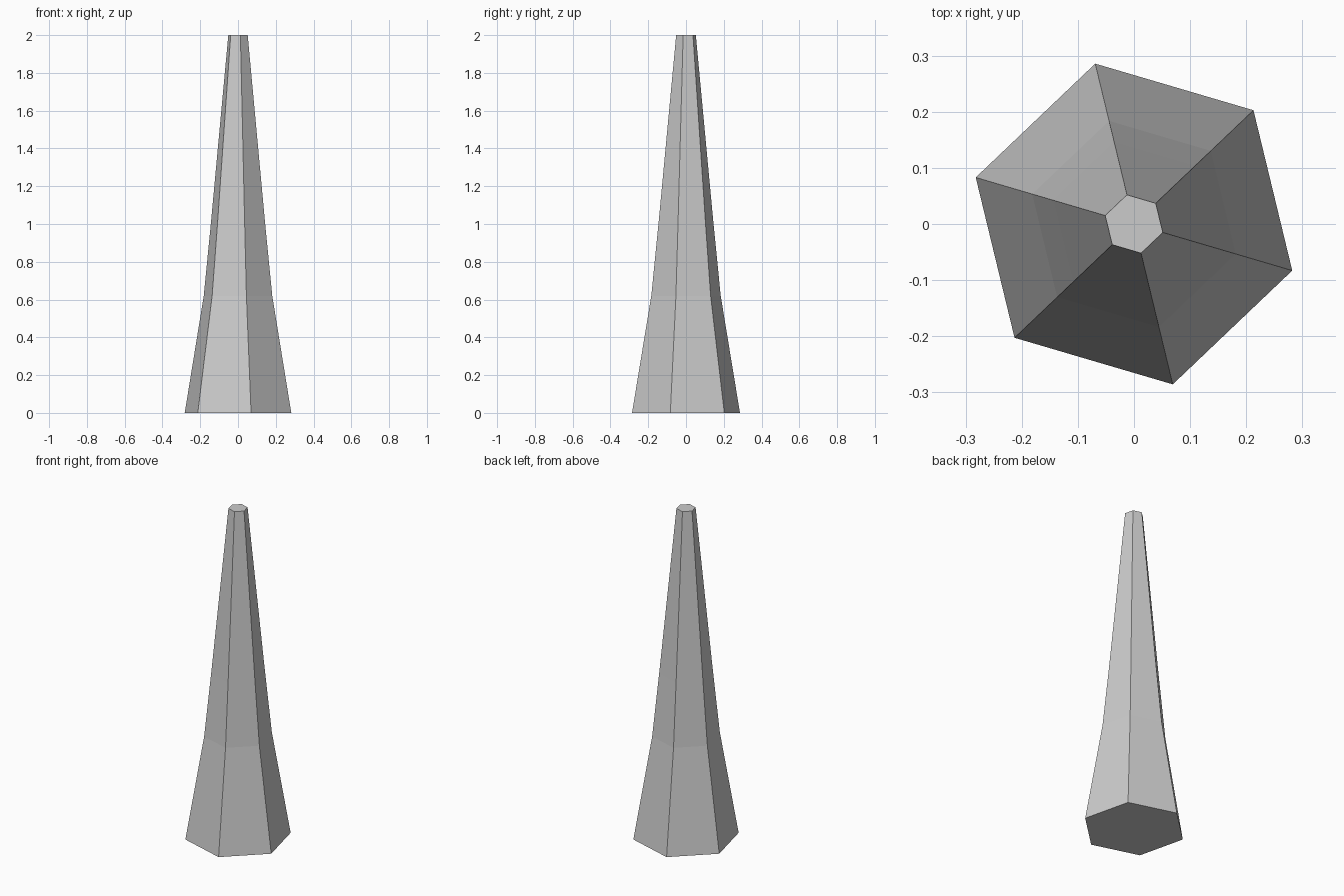
import bpy, bmesh, math

if "Cube" in bpy.data.objects:
    bpy.data.objects.remove(bpy.data.objects["Cube"])

SIDES = 6
START = math.radians(-16.4)
# (height, radius) profile of the tapering trunk
PROFILE = [(0.0, 0.294), (0.62, 0.189), (1.0, 0.150), (2.0, 0.0535)]

# trunk: stacked hexagonal rings, bridged and capped
bm = bmesh.new()
rings = []
for z, r in PROFILE:
    angles = [START + i * math.tau / SIDES for i in range(SIDES)]
    rings.append([bm.verts.new((r * math.cos(a), r * math.sin(a), z)) for a in angles])
for low, high in zip(rings, rings[1:]):
    for i in range(SIDES):
        j = (i + 1) % SIDES
        bm.faces.new((low[i], low[j], high[j], high[i]))
bm.faces.new(rings[0][::-1])
bm.faces.new(rings[-1])

mesh = bpy.data.meshes.new("tapered_trunk")
bm.to_mesh(mesh)
bm.free()
trunk = bpy.data.objects.new("tapered_trunk", mesh)
bpy.context.collection.objects.link(trunk)
